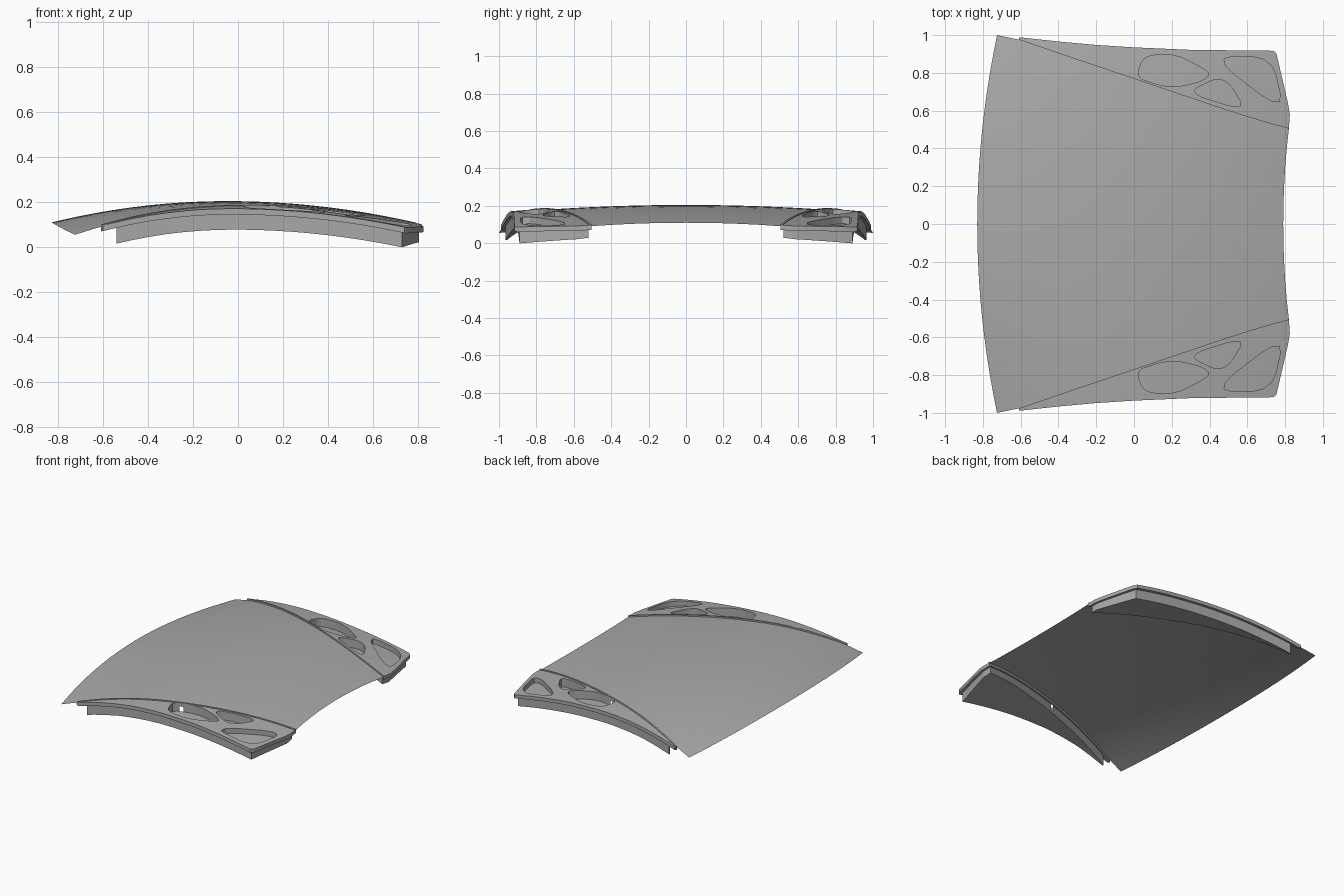
import bpy, bmesh
from mathutils import Vector

if "Cube" in bpy.data.objects:
    bpy.data.objects.remove(bpy.data.objects["Cube"])

grey = bpy.data.materials.new("plain grey")
grey.use_nodes = True
grey.diffuse_color = (0.4, 0.4, 0.4, 1)
bsdf = next(n for n in grey.node_tree.nodes if n.type == 'BSDF_PRINCIPLED')
bsdf.inputs["Base Color"].default_value = (0.4, 0.4, 0.4, 1)
bsdf.inputs["Roughness"].default_value = 0.6


def crown(x, y):
    """Height of the double-curved roof at a plan position."""
    bend = 0.156 if x < -0.05 else 0.135
    drop = 0.045 + (0.064 * x * x if x < 0 else 0)
    return 0.205 - bend * (x + 0.05) ** 2 - drop * y * y


def rounded(points, passes=2):
    """Cut the corners of a closed outline."""
    pts = [Vector(p) for p in points]
    for _ in range(passes):
        nxt = pts[1:] + pts[:1]
        pts = [a.lerp(b, t) for a, b in zip(pts, nxt) for t in (0.2, 0.8)]
    return pts


def flat_part(name, outline, low, high):
    """Flat plate from a plan outline; a sheet when low equals high."""
    bm = bmesh.new()
    face = bm.faces.new([bm.verts.new((p[0], p[1], low)) for p in outline])
    face.normal_update()
    if face.normal.z < 0:
        face.normal_flip()
    if high > low:
        up = bmesh.ops.extrude_face_region(bm, geom=[face])["geom"]
        verts = [v for v in up if isinstance(v, bmesh.types.BMVert)]
        bmesh.ops.translate(bm, verts=verts, vec=(0, 0, high - low))
        bmesh.ops.recalc_face_normals(bm, faces=bm.faces)
    mesh = bpy.data.meshes.new(name)
    bm.to_mesh(mesh)
    bm.free()
    ob = bpy.data.objects.new(name, mesh)
    bpy.context.collection.objects.link(ob)
    return ob


def finish(ob, cutters=(), shape=lambda x, y, z: z):
    """Cut the pockets, bend the plate over the crown and mirror it."""
    for c in cutters:
        m = ob.modifiers.new("pocket", 'BOOLEAN')
        m.operation, m.object, m.solver = 'DIFFERENCE', c, 'EXACT'
    bpy.context.view_layer.update()
    deps = bpy.context.evaluated_depsgraph_get()
    bm = bmesh.new()
    bm.from_mesh(ob.evaluated_get(deps).to_mesh())
    ob.modifiers.clear()
    bmesh.ops.triangulate(bm, faces=bm.faces)
    for axis, start, count in ((0, -0.8, 21), (1, 0.1, 10)):
        for i in range(count):
            co, no = Vector(), Vector()
            co[axis], no[axis] = start + i * (0.08 if axis == 0 else 0.1), 1
            bmesh.ops.bisect_plane(bm, geom=bm.verts[:] + bm.edges[:] + bm.faces[:],
                                   dist=1e-5, plane_co=co, plane_no=no)
    for v in bm.verts:
        v.co.z = crown(v.co.x, v.co.y) + shape(*v.co)
    bmesh.ops.triangulate(bm, faces=bm.faces)
    bm.to_mesh(ob.data)
    bm.free()
    ob.data.materials.clear()
    ob.data.materials.append(grey)
    mirror = ob.modifiers.new("mirror", 'MIRROR')
    mirror.use_axis = (False, True, False)
    bpy.ops.object.select_all(action='DESELECT')
    ob.select_set(True)
    bpy.context.view_layer.objects.active = ob
    bpy.ops.object.shade_smooth_by_angle(angle=0.5)


# Seam between roof and side trim, front to rear
seam = [(-0.61, 0.976), (-0.3, 0.87), (0, 0.769), (0.3, 0.667), (0.46, 0.613),
        (0.58, 0.574), (0.7, 0.538), (0.82, 0.505)]

# Roof skin with bowed front and hollow rear edges
front = [(-0.83 + 0.105 * t * t, t) for t in [i / 10 for i in range(11)]]
rear = [(0.79 + 0.115 * t * t, t) for t in (0.4, 0.3, 0.2, 0.1, 0)]
finish(flat_part("roof_skin", front + seam + rear, 0, 0))

# Pocket cutters: oval, small triangle and large shallow triangle
pockets = [
    ([(0.01, 0.77), (0.05, 0.89), (0.22, 0.9), (0.41, 0.8), (0.36, 0.755), (0.2, 0.72)], -0.055),
    ([(0.28, 0.695), (0.44, 0.775), (0.51, 0.74), (0.59, 0.6)], -0.055),
    ([(0.41, 0.885), (0.73, 0.885), (0.795, 0.59)], -0.03),
]
cutters = [flat_part("pocket_cutter", rounded(p), low, 0.05) for p, low in pockets]

# Side trim plate with overhanging lip
outer = [(0.825, 0.58), (0.815, 0.64), (0.755, 0.9), (0.74, 0.917), (0.3, 0.922),
         (0, 0.935), (-0.2, 0.948), (-0.4, 0.966), (-0.6, 0.988)]
finish(flat_part("side_trim", seam + outer, -0.02, 0.006), cutters)

# Raised bead along the seam
bead = seam + [(x, y + 0.012) for x, y in reversed(seam)]
finish(flat_part("seam_bead", bead, -0.01, 0.01))

# Closed base box under the trim, deeper towards the outside
base = [(-0.54, 0.957), (-0.3, 0.879), (0, 0.779), (0.42, 0.637), (0.64, 0.565), (0.8, 0.52),
        (0.805, 0.585), (0.73, 0.89), (0.3, 0.9), (0, 0.912), (-0.3, 0.935), (-0.54, 0.966)]
finish(flat_part("trim_base", base, -0.09, -0.02), cutters,
       lambda x, y, z: z if z > -0.08 else -0.065 - 0.06 * (y - 0.51))

for c in cutters:
    bpy.data.objects.remove(c)
